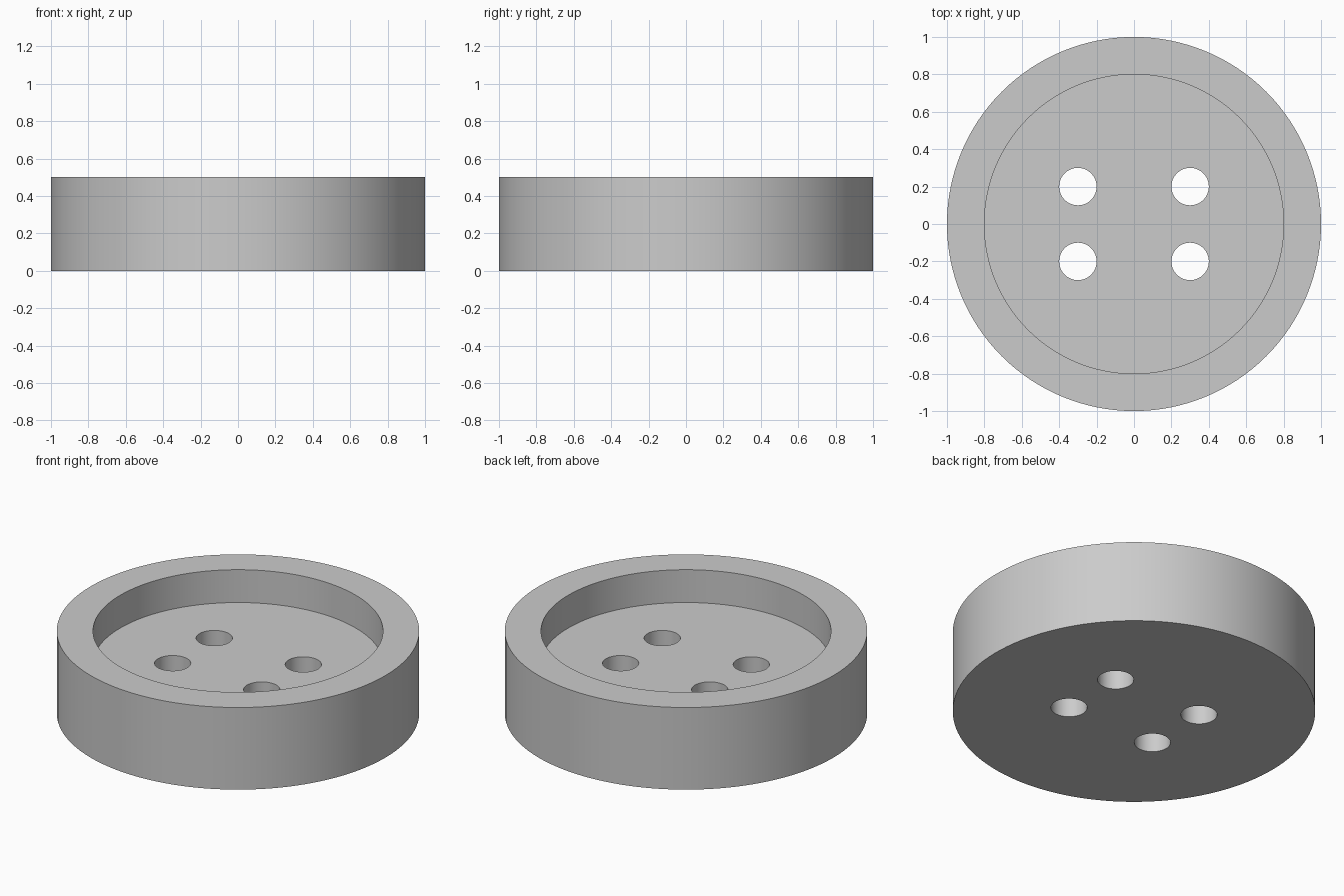
import bpy
import math

RADIUS, HEIGHT = 1.0, 0.5
RECESS_RADIUS, FLOOR = 0.8, 0.3
HOLE_RADIUS, HOLE_X, HOLE_Y = 0.1, 0.3, 0.2

default_cube = bpy.data.objects.get("Cube")
if default_cube:
    bpy.data.objects.remove(default_cube, do_unlink=True)

# Light grey for the whole part
grey = bpy.data.materials.new("light_grey")
grey.use_nodes = True
colour = (0.6, 0.6, 0.6, 1)
grey.diffuse_color = colour
grey.node_tree.nodes["Principled BSDF"].inputs["Base Color"].default_value = colour


def cylinder(name, radius, bottom, top, x=0, y=0, sides=128):
    bpy.ops.mesh.primitive_cylinder_add(
        vertices=sides, radius=radius, depth=top - bottom,
        location=(x, y, (bottom + top) / 2))
    obj = bpy.context.object
    obj.name = name
    obj.data.materials.append(grey)
    return obj


def cut(body, cutter):
    cutter.hide_render = True
    mod = body.modifiers.new(cutter.name, 'BOOLEAN')
    mod.operation = 'DIFFERENCE'
    mod.solver = 'EXACT'
    mod.object = cutter
    bpy.ops.object.select_all(action='DESELECT')
    body.select_set(True)
    bpy.context.view_layer.objects.active = body
    bpy.ops.object.modifier_apply(modifier=mod.name)
    bpy.data.objects.remove(cutter, do_unlink=True)


# Thick round disc
button = cylinder("button", RADIUS, 0, HEIGHT)

# Shallow round recess leaving a raised rim
cut(button, cylinder("recess_cutter", RECESS_RADIUS, FLOOR, HEIGHT + 0.2))

# Four thread holes through the floor
for sx in (-1, 1):
    for sy in (-1, 1):
        cut(button, cylinder("hole_cutter", HOLE_RADIUS, -0.1, HEIGHT,
                             sx * HOLE_X, sy * HOLE_Y, sides=64))

# Smooth walls with crisp rims
bpy.ops.object.shade_smooth_by_angle(angle=math.radians(30))
